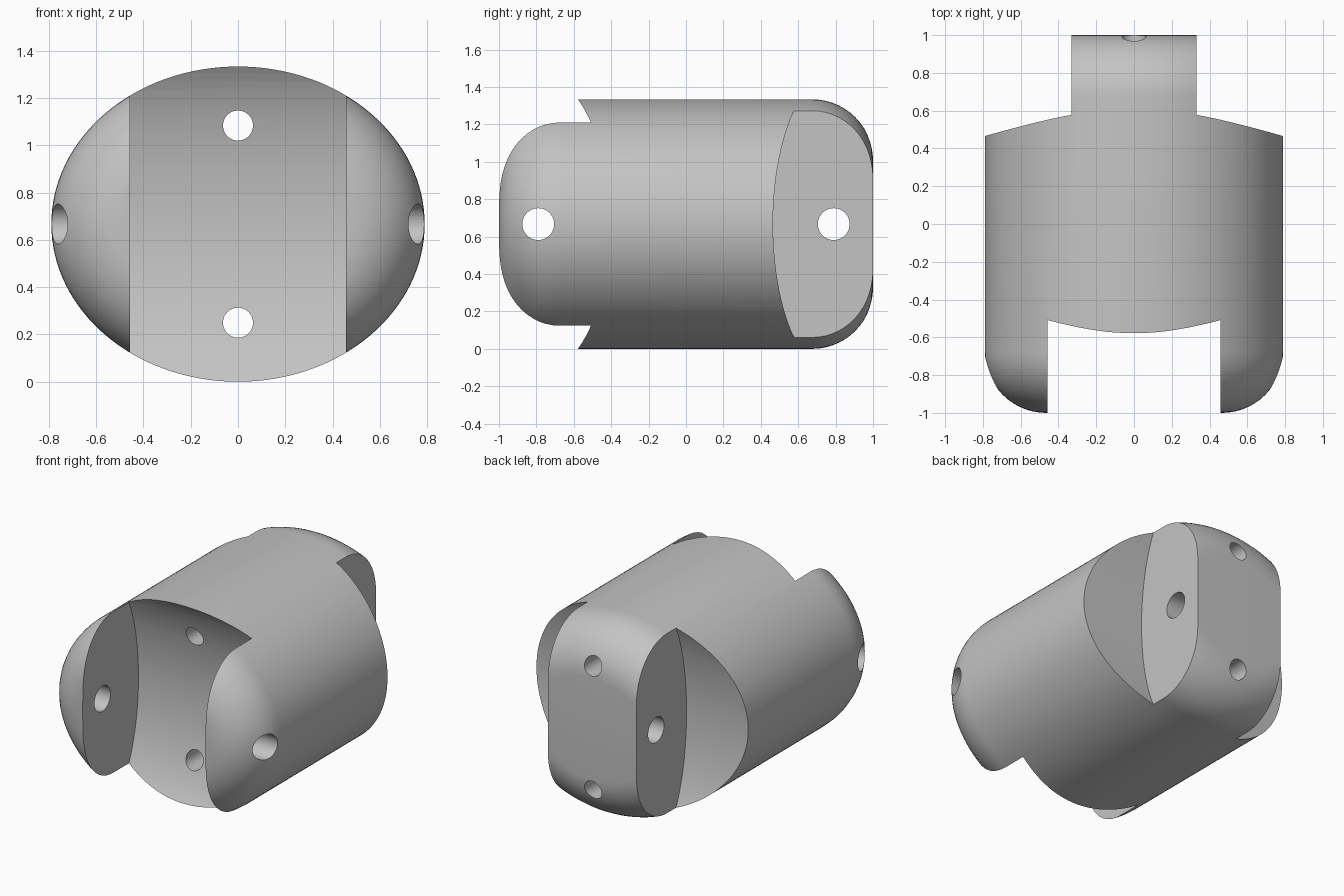
import bpy
import bmesh
from math import sin, cos, pi, radians, hypot
from mathutils import Vector

cube = bpy.data.objects.get("Cube")
if cube:
    bpy.data.objects.remove(cube, do_unlink=True)

HALF_W, HALF_H = 0.79, 0.667      # elliptical cross-section
FILLET = 0.325                    # rounding of both ends
HINGE = 0.79                      # distance of the hinge axes from the middle
SEGMENTS, STEPS = 128, 14

steel = bpy.data.materials.new("light_grey_metal")
steel.use_nodes = True
grey = (0.55, 0.55, 0.55, 1)
steel.diffuse_color = grey
steel.node_tree.nodes["Principled BSDF"].inputs["Base Color"].default_value = grey


def make_object(name, bm):
    bmesh.ops.recalc_face_normals(bm, faces=bm.faces[:])
    mesh = bpy.data.meshes.new(name)
    bm.to_mesh(mesh)
    bm.free()
    mesh.materials.append(steel)
    obj = bpy.data.objects.new(name, mesh)
    bpy.context.collection.objects.link(obj)
    return obj


def ellipse_ring(bm, inset, y):
    """Ring of the cross-section, offset inwards along its normal."""
    ring = []
    for i in range(SEGMENTS):
        a = 2 * pi * i / SEGMENTS
        nx, nz = cos(a) / HALF_W, sin(a) / HALF_H
        n = hypot(nx, nz)
        ring.append(bm.verts.new((HALF_W * cos(a) - inset * nx / n, y,
                                  HALF_H + HALF_H * sin(a) - inset * nz / n)))
    return ring


def prism(name, profile, x0, x1):
    """Extrude a (y, z) profile along x."""
    bm = bmesh.new()
    face = bm.faces.new([bm.verts.new((x0, y, z)) for y, z in profile])
    ext = bmesh.ops.extrude_face_region(bm, geom=[face])["geom"]
    bmesh.ops.translate(bm, vec=Vector((x1 - x0, 0, 0)),
                        verts=[v for v in ext if isinstance(v, bmesh.types.BMVert)])
    return make_object(name, bm)


def socket_profile(side, depth, height=0.8):
    """Half ellipse about the hinge axis, open towards one end."""
    arc = [(side * (HINGE - depth * cos(a)), HALF_H + height * sin(a))
           for a in (pi * (i / 48 - 0.5) for i in range(49))]
    return arc + [(side * 1.3, HALF_H + height), (side * 1.3, HALF_H - height)]


def drill(name, radius, location, axis):
    bm = bmesh.new()
    bmesh.ops.create_cone(bm, cap_ends=True, segments=48, radius1=radius,
                          radius2=radius, depth=3)
    obj = make_object(name, bm)
    obj.location = location
    obj.rotation_euler["XYZ".index("Y" if axis == "X" else "X")] = radians(90)
    return obj


# Body: elliptical bar along y with rounded ends
bm = bmesh.new()
sections = []
for side in (-1, 1):
    end = []
    for k in range(STEPS + 1):
        a = pi / 2 * k / STEPS
        end.append((FILLET * (1 - cos(a)), side * (1 - FILLET + FILLET * sin(a))))
    sections += end[::-1] if side < 0 else end
rings = [ellipse_ring(bm, inset, y) for inset, y in sections]
for r0, r1 in zip(rings, rings[1:]):
    for i in range(SEGMENTS):
        j = (i + 1) % SEGMENTS
        bm.faces.new((r0[i], r0[j], r1[j], r1[i]))
bm.faces.new(rings[0])
bm.faces.new(rings[-1])
body = make_object("joint_link", bm)

# Cutters: fork slot in front, tongue shoulders behind, pin and cable holes
cutters = [
    prism("fork_slot_cutter", socket_profile(-1, 0.384), -0.458, 0.458),
    prism("left_shoulder_cutter", socket_profile(1, 0.325), 0.33, 1.0),
    prism("right_shoulder_cutter", socket_profile(1, 0.325), -1.0, -0.33),
    drill("front_pin_cutter", 0.085, (0, -HINGE, HALF_H), "X"),
    drill("back_pin_cutter", 0.085, (0, HINGE, HALF_H), "X"),
    drill("upper_cable_cutter", 0.0635, (0, 0, HALF_H + 0.417), "Y"),
    drill("lower_cable_cutter", 0.0635, (0, 0, HALF_H - 0.417), "Y"),
]
for cutter in cutters:
    cutter.hide_render = True
    mod = body.modifiers.new(cutter.name, "BOOLEAN")
    mod.operation = "DIFFERENCE"
    mod.solver = "EXACT"
    mod.object = cutter

# Bake the cuts and drop the cutters
bpy.context.view_layer.update()
graph = bpy.context.evaluated_depsgraph_get()
result = bpy.data.meshes.new_from_object(body.evaluated_get(graph))
body.modifiers.clear()
body.data = result
result.name = "joint_link"
result.materials.clear()
result.materials.append(steel)
for poly in result.polygons:
    poly.material_index = 0
for cutter in cutters:
    bpy.data.objects.remove(cutter, do_unlink=True)

# Smooth curved walls, keep cut edges sharp
bpy.ops.object.select_all(action="DESELECT")
body.select_set(True)
bpy.context.view_layer.objects.active = body
bpy.ops.object.shade_smooth_by_angle(angle=radians(25))
